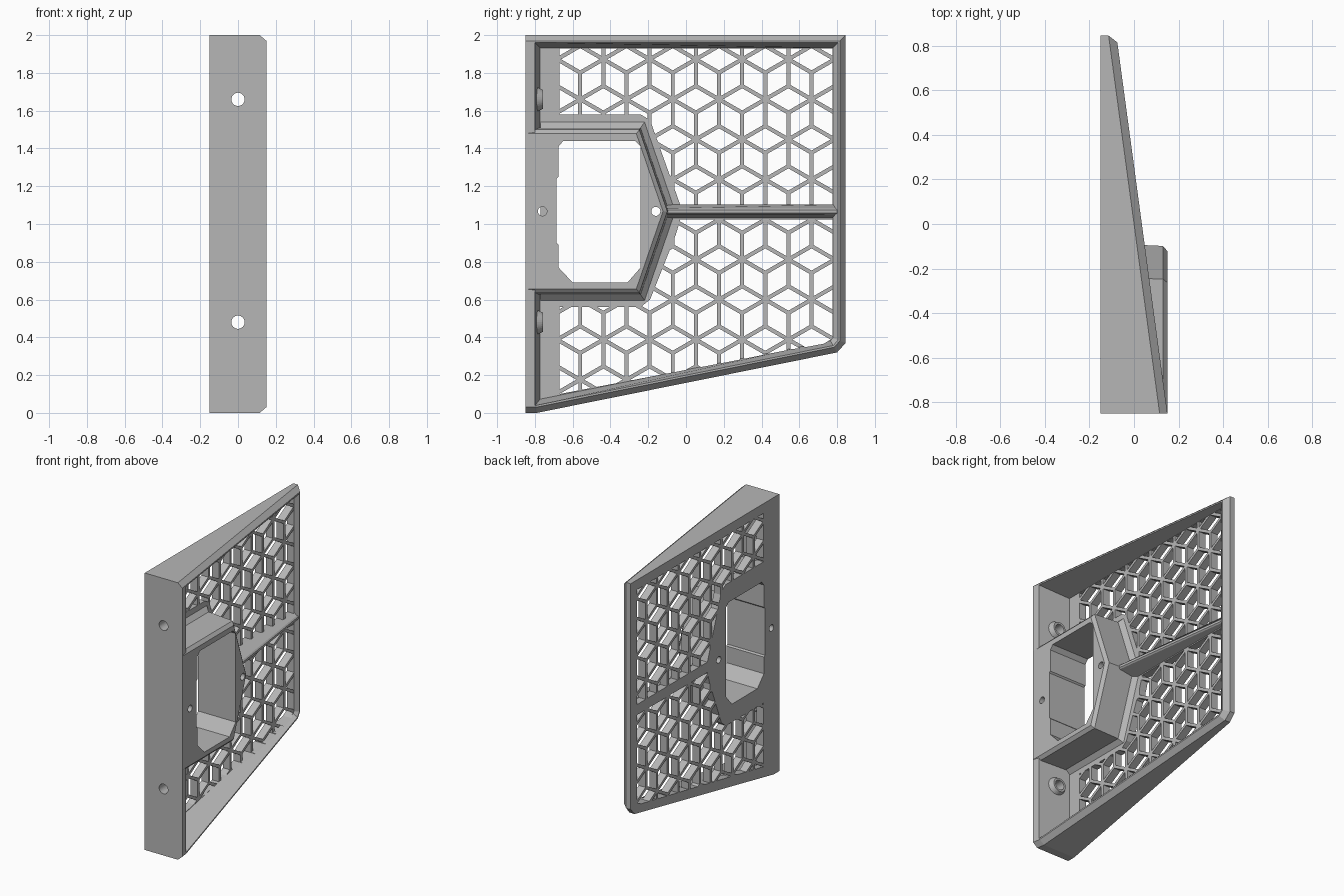
import bpy, bmesh, math
from mathutils import Vector, Matrix

cube = bpy.data.objects.get("Cube")
if cube:
    bpy.data.objects.remove(cube, do_unlink=True)

grey = bpy.data.materials.new("plain grey")
grey.use_nodes = True
colour = (0.47, 0.47, 0.47, 1)
grey.diffuse_color = colour
grey.node_tree.nodes["Principled BSDF"].inputs["Base Color"].default_value = colour

BACK, FLOOR, FRONT = -0.15, -0.095, -0.85


def wedge(y, drop=0.0):
    """Height of the sloping face above the back plane."""
    return 0.15 - 0.135 * (y - FRONT) - drop


def inset(poly, d, front=None):
    """Offset a counter-clockwise outline inward; its last edge is the front."""
    n = len(poly)
    pts = [Vector(p) for p in poly]
    lines = []
    for i in range(n):
        t = (pts[(i + 1) % n] - pts[i]).normalized()
        nrm = Vector((-t.y, t.x))
        dist = front if (front is not None and i == n - 1) else d
        lines.append((nrm, nrm.dot(pts[i]) + dist))
    out = []
    for i in range(n):
        (a, p), (b, q) = lines[i - 1], lines[i]
        det = a.x * b.y - a.y * b.x
        out.append(((p * b.y - q * a.y) / det, (a.x * q - b.x * p) / det))
    return out


def add_loft(bm, loops):
    """Skin (outline, height) loops; height is a number or a function of y."""
    rings = []
    for poly, h in loops:
        rings.append([bm.verts.new((h(y) if callable(h) else h, y, z)) for y, z in poly])
    n = len(rings[0])
    for a, b in zip(rings, rings[1:]):
        for i in range(n):
            j = (i + 1) % n
            bm.faces.new((a[i], a[j], b[j], b[i]))
    bm.faces.new(rings[0][::-1])
    bm.faces.new(rings[-1])


def finish(name, bm):
    bmesh.ops.recalc_face_normals(bm, faces=bm.faces[:])
    mesh = bpy.data.meshes.new(name)
    bm.to_mesh(mesh)
    bm.free()
    mesh.materials.append(grey)
    obj = bpy.data.objects.new(name, mesh)
    bpy.context.collection.objects.link(obj)
    return obj


def loft(name, loops):
    bm = bmesh.new()
    add_loft(bm, loops)
    return finish(name, bm)


def prism(name, poly, low=-0.3, high=0.3):
    return loft(name, [(poly, low), (poly, high)])


def cylinder(name, centre, r1, r2, depth, axis):
    bm = bmesh.new()
    rot = Matrix.Rotation(math.pi / 2, 4, axis)
    bmesh.ops.create_cone(bm, cap_ends=True, segments=32, radius1=r1, radius2=r2,
                          depth=depth, matrix=Matrix.Translation(centre) @ rot)
    return finish(name, bm)


def boolean(obj, tool, operation="DIFFERENCE"):
    mod = obj.modifiers.new("cut", "BOOLEAN")
    mod.operation, mod.solver, mod.object = operation, "EXACT", tool
    bpy.context.view_layer.objects.active = obj
    bpy.ops.object.modifier_apply(modifier=mod.name)


# Wedge-shaped frame with a chamfered edge and a sunken pocket
outline = [(FRONT, 0), (-0.79, 0), (0.80, 0.32), (0.845, 0.37), (0.845, 2), (FRONT, 2)]
frame = loft("frame", [(outline, BACK), (outline, lambda y: wedge(y, 0.035)),
                       (inset(outline, 0.03, 0), wedge)])
inner = [(FRONT, -0.012)] + outline[2:]
rim = inset(inner, 0.04, 0.05)
pocket = loft("pocket_cutter", [(inset(inner, 0.068, 0.078), FLOOR), (rim, wedge), (rim, 0.4)])
boolean(frame, pocket)

# Raised arrow-shaped housing
arrow = [(FRONT + 0.0005, 0.625), (-0.24, 0.625), (-0.088, 1.067), (-0.24, 1.51),
         (FRONT + 0.0005, 1.51)]
housing = loft("housing", [(arrow, FLOOR - 0.001), (inset(arrow, 0.01, 0), 0.13),
                           (inset(arrow, 0.032, 0), 0.15)])
flange = loft("housing_flange", [(inset(arrow, -0.03, 0.08), FLOOR - 0.001),
                                 (inset(arrow, 0.002, 0.08), FLOOR + 0.03)])

# Dividing rib running from the housing tip to the far rim
def rib_line(half, start, end):
    return [(start, 1.067 - half), (end, 1.067 - half), (end, 1.067 + half), (start, 1.067 + half)]


divider = loft("divider", [(rib_line(0.036, -0.12, 0.80), FLOOR - 0.001),
                           (rib_line(0.016, -0.12, 0.80), lambda y: wedge(y, 0.012)),
                           (rib_line(0.008, -0.12, 0.80), lambda y: wedge(y, 0.003))])

# Opening and its two screw holes
opening = [(-0.60, 0.69), (-0.31, 0.69), (-0.24, 0.77), (-0.24, 1.41), (-0.27, 1.44),
           (-0.65, 1.44), (-0.675, 1.41), (-0.675, 1.25), (-0.685, 1.24), (-0.685, 0.90),
           (-0.675, 0.89), (-0.675, 0.77)]
cutters = [prism("opening_cutter", opening)]
for y in (-0.76, -0.16):
    cutters.append(cylinder("screw_cutter", (0, y, 1.067), 0.024, 0.024, 0.8, "Y"))
for tool in cutters:
    for part in (frame, housing):
        boolean(part, tool)
boolean(flange, cutters[0])
boolean(flange, cutters[2])

# Bolt holes in the front wall with ring bosses behind them
for name, z in (("lower_boss", 0.48), ("upper_boss", 1.66)):
    hole = cylinder("bolt_cutter", (0, FRONT, z), 0.035, 0.035, 0.4, "X")
    boss = cylinder(name, (0, -0.777, z), 0.05, 0.07, 0.04, "X")
    boolean(frame, hole)
    boolean(boss, hole)
    cutters.append(hole)

# Lattice of diamond holes, trimmed to the two windows
SIDE, BAR = 0.1414, 0.021
STEP, ROW = SIDE * math.sqrt(3), SIDE * 1.5
SCALE = 1 - BAR / 2 / (STEP / 4)


def lattice(name, y0, z0):
    bm = bmesh.new()
    for row in range(-9, 10):
        for col in range(-9, 10):
            star = Vector((y0 + STEP * (col + row % 2 / 2), z0 + ROW * row))
            for k in range(3):
                along = Vector((math.cos(k * math.pi / 3), math.sin(k * math.pi / 3)))
                mid = star + along * STEP / 2
                if abs(mid.x) > 0.95 or abs(mid.y - z0) > 1.2:
                    continue
                across = Vector((-along.y, along.x)) * SIDE / 2 * SCALE
                along = along * STEP / 2 * SCALE
                diamond = [mid - along, mid - across, mid + along, mid + across]
                add_loft(bm, [(diamond, -0.2), (diamond, FLOOR + 0.03)])
    return finish(name, bm)


upper = [(-0.67, 1.58), (-0.24, 1.58), (-0.19, 1.55), (-0.03, 1.10), (0.775, 1.10),
         (0.775, 1.93), (-0.67, 1.93)]
lower = [(-0.67, 0.10), (0.775, 0.375), (0.775, 1.025), (-0.03, 1.025), (-0.055, 0.94),
         (-0.19, 0.60), (-0.24, 0.56), (-0.67, 0.56)]
for label, poly, y0, z0 in (("upper", upper, -0.56, 1.66), ("lower", lower, -0.315, 0.60)):
    window = prism(label + "_window_cutter", poly)
    holes = lattice(label + "_lattice_cutter", y0, z0)
    boolean(holes, window, "INTERSECT")
    boolean(frame, holes)
    cutters += [window, holes]

for tool in cutters + [pocket]:
    bpy.data.objects.remove(tool, do_unlink=True)
